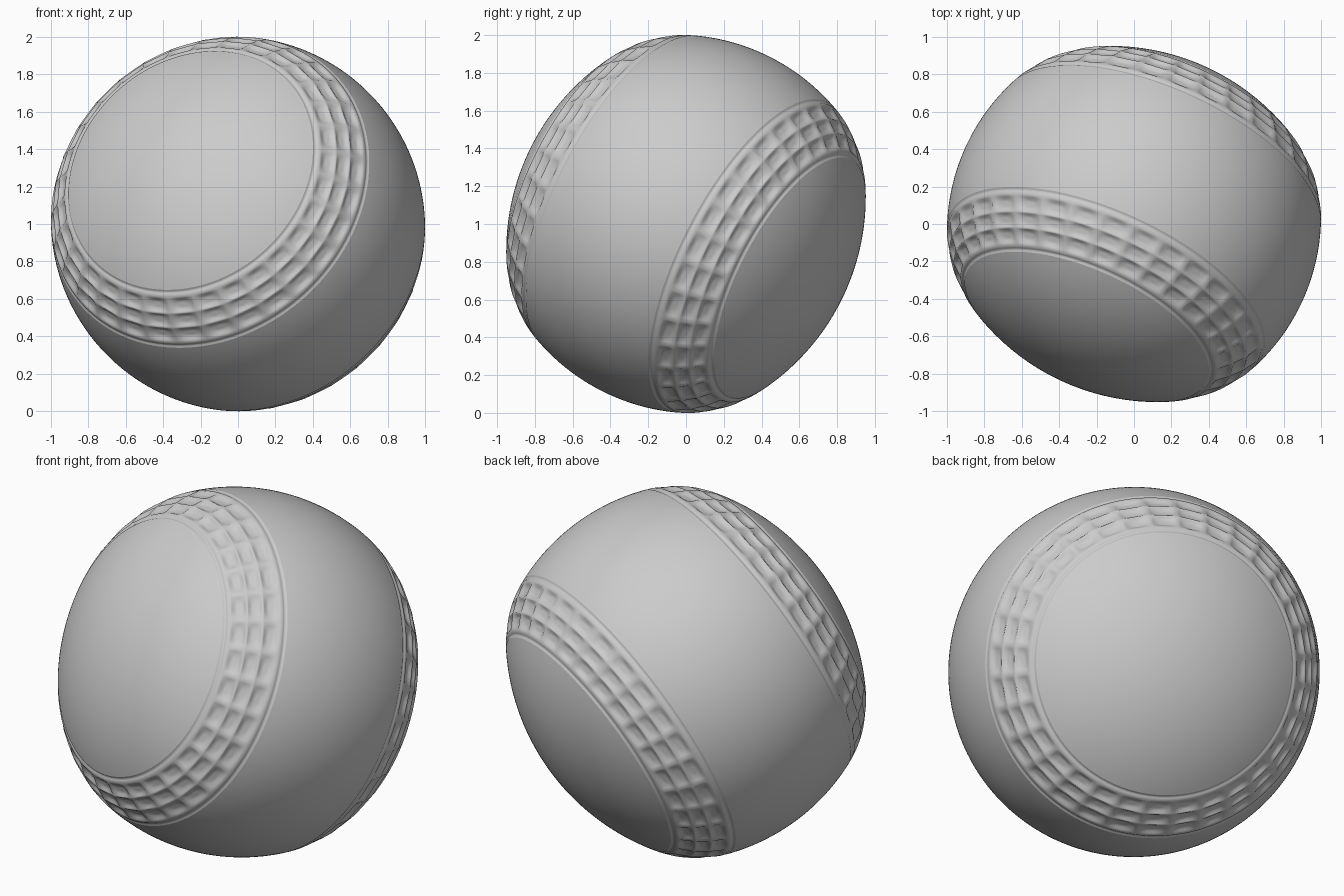
import bpy, bmesh
from math import sin, cos, pi, radians
from mathutils import Vector

cube = bpy.data.objects.get("Cube")
if cube:
    bpy.data.objects.remove(cube, do_unlink=True)

# One grey material for the whole ball
grey = bpy.data.materials.new("light_grey")
grey.use_nodes = True
colour = (0.6, 0.6, 0.6, 1)
grey.diffuse_color = colour
grey.node_tree.nodes["Principled BSDF"].inputs["Base Color"].default_value = colour

# The ball is turned about a tilted axis; the first cap faces along it
AXIS = Vector((-0.377, -0.822, 0.427)).normalized()
TILT = AXIS.to_track_quat('Z', 'Y')
SEGMENTS = 256
COLUMNS, ROWS = 32, 3

# Three tangent arcs make the section: centre (radius, height), arc radius
CAP_ANGLE, RIM_ANGLE = radians(35), radians(69.35)
RUN = (Vector((-0.13, 0)), 1.12)


def next_arc(arc, angle, radius):
    """Arc that carries on smoothly from another at the given normal angle."""
    centre, old = arc
    return centre + (old - radius) * Vector((sin(angle), cos(angle))), radius


BAND = next_arc(RUN, RIM_ANGLE, 0.588)
CAP = next_arc(BAND, CAP_ANGLE, 1.229)


def dimples(turn, v):
    """Depth of the grip band: rows of soft square hollows and two rim grooves."""
    groove = 0.006 * max(0, 1 - abs(min(v, 1 - v) - 0.04) / 0.04)
    w = (v - 0.13) / 0.74 * ROWS
    if not 0 < w < ROWS:
        return groove
    hollow = abs(sin(pi * COLUMNS * turn) * sin(pi * w))
    return groove + 0.018 * min(1, 1.3 * hollow) ** 0.8


def turned(name, arc, start, end, rings, side=1, relief=None):
    """Turn an arc about the axis, with optional relief cut into it."""
    centre, radius = arc
    bm = bmesh.new()
    loops = []
    for i in range(rings + 1):
        v = i / rings
        angle = start + (end - start) * v
        loop = []
        for j in range(SEGMENTS):
            turn = j / SEGMENTS
            depth = relief(turn, v) if relief else 0
            r = centre.x + (radius - depth) * sin(angle)
            z = centre.y + (radius - depth) * cos(angle)
            a = 2 * pi * turn
            loop.append(bm.verts.new((r * cos(a), r * sin(a), z * side)))
        loops.append(loop)
    for upper, lower in zip(loops, loops[1:]):
        for j in range(SEGMENTS):
            k = (j + 1) % SEGMENTS
            face = bm.faces.new((upper[j], lower[j], lower[k], upper[k]))
            face.smooth = True
            if side < 0:
                face.normal_flip()
    # Close the pole of a cap
    bmesh.ops.remove_doubles(bm, verts=bm.verts, dist=0.00001)
    mesh = bpy.data.meshes.new(name)
    bm.to_mesh(mesh)
    bm.free()
    mesh.materials.append(grey)
    obj = bpy.data.objects.new(name, mesh)
    obj.rotation_mode = 'QUATERNION'
    obj.rotation_quaternion = TILT
    obj.location.z = 1
    bpy.context.collection.objects.link(obj)


# Middle, then a dimpled band and a flattened cap on each side
turned("running_surface", RUN, RIM_ANGLE, pi - RIM_ANGLE, 32)
for label, side in (("front", 1), ("back", -1)):
    turned(label + "_grip_band", BAND, CAP_ANGLE, RIM_ANGLE, 50, side, dimples)
    turned(label + "_cap", CAP, 0, CAP_ANGLE, 24, side)
